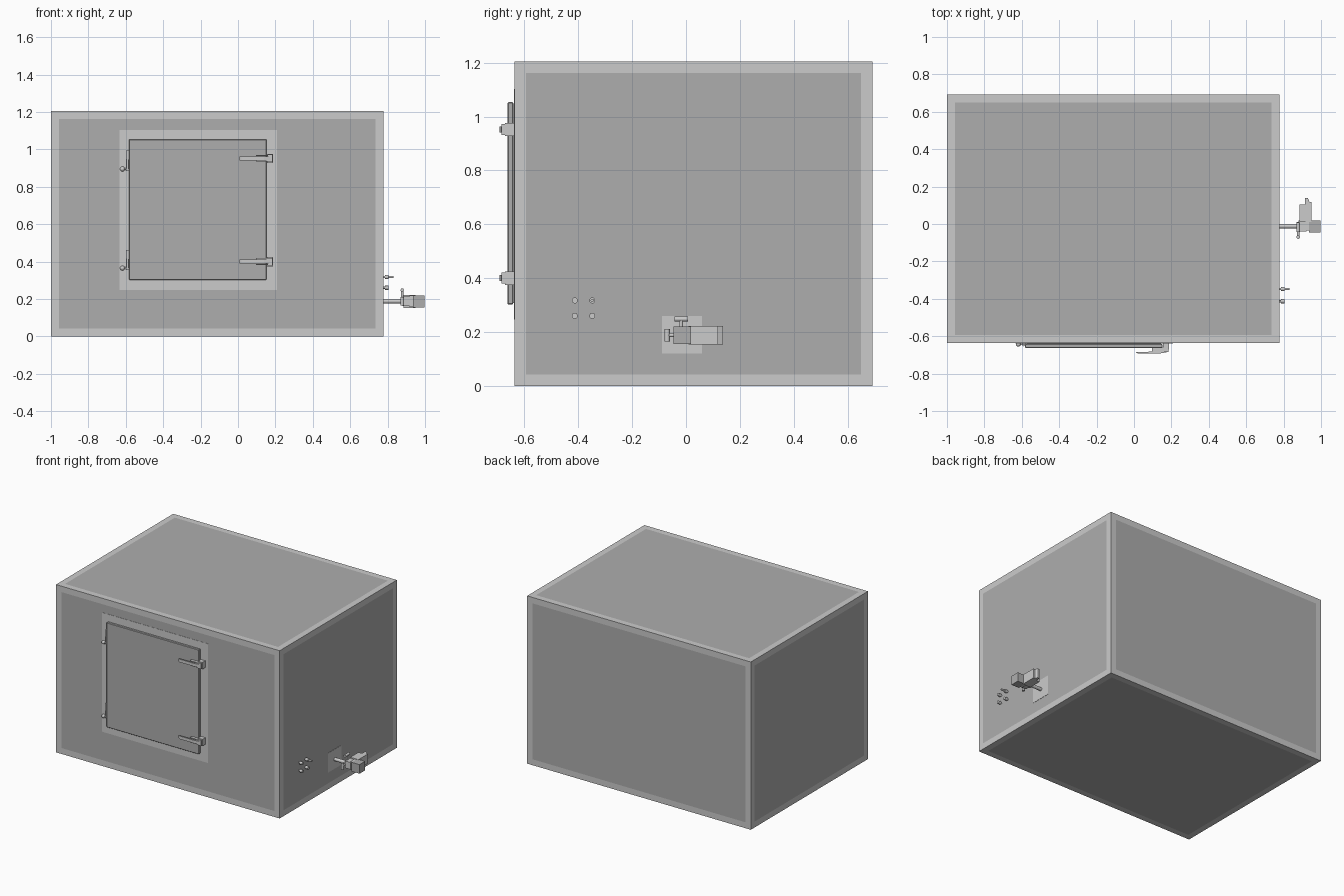
import bpy, bmesh
from math import pi
from mathutils import Matrix, Vector

if "Cube" in bpy.data.objects:
    bpy.data.objects.remove(bpy.data.objects["Cube"])

dark = bpy.data.materials.new("dark_panel")
dark.diffuse_color = (0.42, 0.42, 0.42, 1)
dark.use_nodes = True
dark.node_tree.nodes["Principled BSDF"].inputs["Base Color"].default_value = dark.diffuse_color
light = bpy.data.materials.new("light_frame")
light.diffuse_color = (0.8, 0.8, 0.8, 1)
light.use_nodes = True
light.node_tree.nodes["Principled BSDF"].inputs["Base Color"].default_value = light.diffuse_color


def finish(bm, name, mats):
    me = bpy.data.meshes.new(name)
    bmesh.ops.recalc_face_normals(bm, faces=bm.faces)
    bm.to_mesh(me)
    bm.free()
    for m in mats:
        me.materials.append(m)
    ob = bpy.data.objects.new(name, me)
    bpy.context.collection.objects.link(ob)
    return ob


def cube_bm(lo, hi):
    lo, hi = Vector(lo), Vector(hi)
    bm = bmesh.new()
    bmesh.ops.create_cube(bm, size=1, matrix=Matrix.Translation((lo + hi) / 2)
                          @ Matrix.Diagonal((*(hi - lo), 1)))
    return bm


def box(name, lo, hi, mat=light):
    return finish(cube_bm(lo, hi), name, [mat])


def rod(name, start, axis, length, r, mat=light, n=16):
    bm = bmesh.new()
    d = {'x': Vector((1, 0, 0)), 'y': Vector((0, 1, 0)), 'z': Vector((0, 0, 1))}[axis]
    rot = d.to_track_quat('Z', 'Y').to_matrix().to_4x4()
    bmesh.ops.create_cone(bm, cap_ends=True, segments=n, radius1=r, radius2=r, depth=length,
                          matrix=Matrix.Translation(Vector(start) + d * length / 2) @ rot)
    for f in bm.faces:
        f.smooth = len(f.verts) == 4
    for e in bm.edges:
        e.smooth = all(f.smooth for f in e.link_faces)
    return finish(bm, name, [mat])


def ball(name, c, r):
    bm = bmesh.new()
    bmesh.ops.create_uvsphere(bm, u_segments=16, v_segments=10, radius=r,
                              matrix=Matrix.Translation(c))
    for f in bm.faces:
        f.smooth = True
    return finish(bm, name, [light])


def prism(name, pts, z0, z1, mat=light):
    """Extrude an xy profile between two heights."""
    bm = bmesh.new()
    face = bm.faces.new([bm.verts.new((x, y, z0)) for x, y in pts])
    new = bmesh.ops.extrude_face_region(bm, geom=[face])
    bmesh.ops.translate(bm, vec=(0, 0, z1 - z0),
                        verts=[v for v in new["geom"] if isinstance(v, bmesh.types.BMVert)])
    return finish(bm, name, [mat])


# Main cabinet: every face has a light border and a flush dark panel
bm = cube_bm((-1, -0.637, 0), (0.777, 0.693, 1.205))
faces = list(bm.faces)
bmesh.ops.inset_individual(bm, faces=faces, thickness=0.06)
for f in faces:
    f.material_index = 1
finish(bm, "cabinet", [light, dark])

# Light surrounds behind door and pipe
box("door_surround", (-0.634, -0.6385, 0.247), (0.208, -0.63, 1.103))
box("pipe_surround", (0.77, -0.09, 0.12), (0.7785, 0.06, 0.26))

# Door: seal and leaf
box("door_seal", (-0.575, -0.645, 0.307), (0.145, -0.63, 1.048), dark)
bm = cube_bm((-0.582, -0.662, 0.302), (0.152, -0.642, 1.054))
bmesh.ops.bevel(bm, geom=bm.edges[:], offset=0.003, segments=1, affect='EDGES')
finish(bm, "door", [dark])

# Hinges on the left, latches on the right
for zb, zl in ((0.365, 0.40), (0.895, 0.952)):
    box("hinge_plate", (-0.60, -0.648, zb - 0.01), (-0.578, -0.635, zb + 0.098))
    rod("hinge_pin", (-0.59, -0.648, zb), 'z', 0.05, 0.006)
    rod("hinge_arm", (-0.62, -0.643, zb), 'x', 0.03, 0.005)
    ball("hinge_knob", (-0.618, -0.643, zb), 0.013)
    box("latch_base", (0.154, -0.672, zl - 0.025), (0.187, -0.637, zl + 0.024))
    box("latch_cap", (0.16, -0.685, zl - 0.02), (0.185, -0.67, zl + 0.02))
    for s in (-1, 1):
        z = zl + s * 0.015
        box("latch_cheek", (0.095, -0.682, z - 0.003), (0.165, -0.66, z + 0.003))
    prism("latch_handle", [(0.008, -0.684), (0.02, -0.692), (0.14, -0.692), (0.175, -0.686),
                           (0.175, -0.674), (0.14, -0.682), (0.02, -0.684)],
          zl - 0.011, zl + 0.011)

# Four connection pins on the right wall, one of them long
for y in (-0.413, -0.348):
    for z in (0.26, 0.317):
        rod("pin_stem", (0.775, y, z), 'x', 0.015, 0.006)
        rod("pin_head", (0.785, y, z), 'x', 0.02, 0.011)
        if y > -0.4 and z > 0.3:
            rod("pin_tip", (0.80, y, z), 'x', 0.032, 0.006)

# Pipe with fan housing and motor
rod("pipe", (0.775, -0.012, 0.188), 'x', 0.105, 0.012)
rod("pipe_collar", (0.868, -0.012, 0.188), 'x', 0.012, 0.022)
box("valve_body", (0.88, -0.041, 0.163), (0.922, 0.018, 0.213))
box("valve_flange", (0.918, -0.035, 0.158), (0.938, 0.012, 0.218))
box("motor", (0.936, -0.046, 0.155), (0.998, 0.018, 0.22), dark)
prism("outlet_housing", [(0.885, 0.01), (0.95, 0.01), (0.95, 0.118), (0.938, 0.118),
                         (0.93, 0.138), (0.914, 0.138), (0.914, 0.103), (0.885, 0.103)],
      0.153, 0.222)

# Two T-shaped hand screws
rod("side_screw", (0.878, -0.066, 0.188), 'y', 0.035, 0.007)
rod("side_screw_bar", (0.878, -0.07, 0.165), 'z', 0.046, 0.01)
rod("top_screw", (0.878, -0.018, 0.205), 'z', 0.045, 0.007)
rod("top_screw_bar", (0.878, -0.043, 0.248), 'y', 0.05, 0.009)
